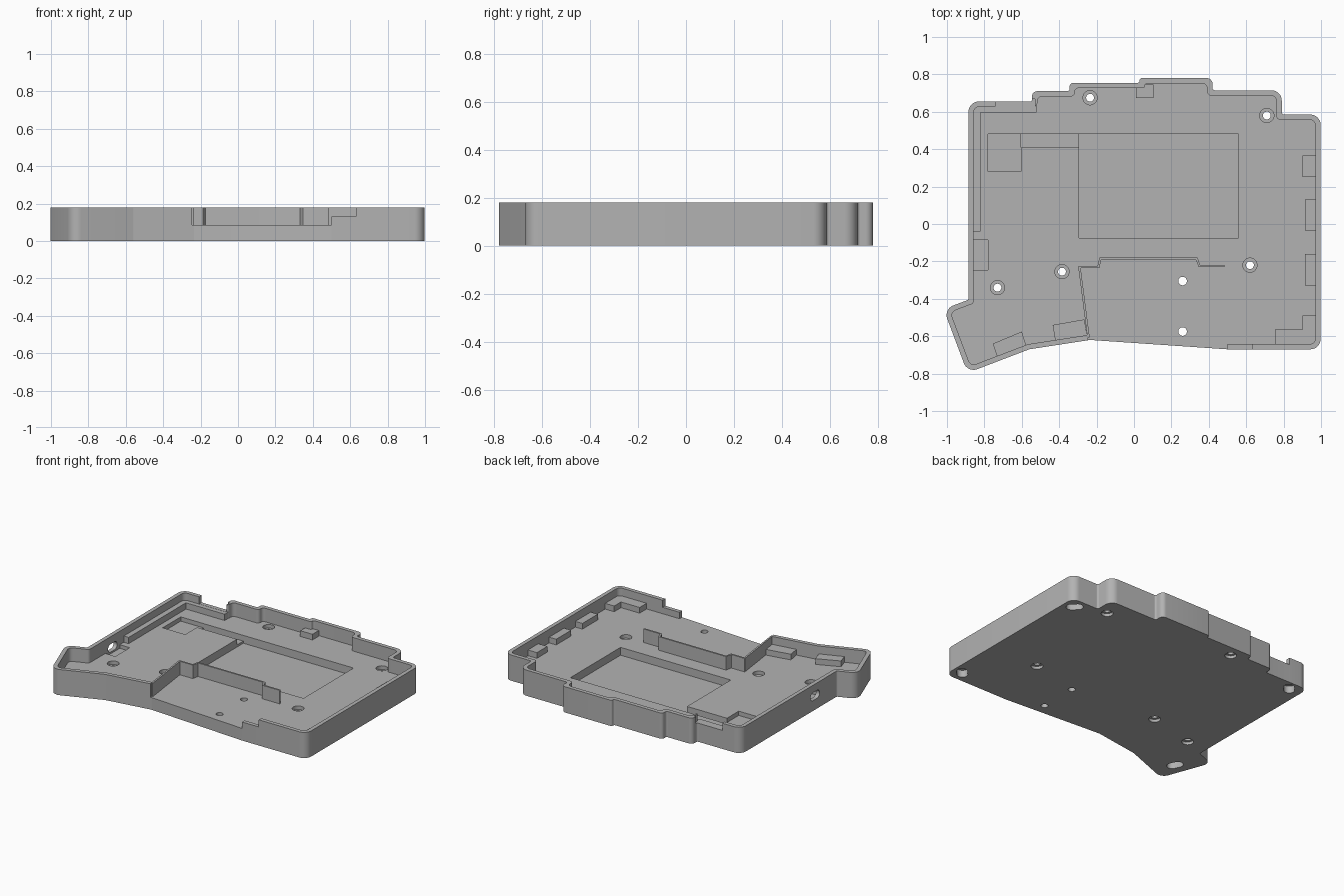
import bpy, bmesh, math
from mathutils import Vector
from mathutils.geometry import delaunay_2d_cdt

if "Cube" in bpy.data.objects:
    bpy.data.objects.remove(bpy.data.objects["Cube"], do_unlink=True)

HEIGHT, FLOOR, STEP = 0.18, 0.085, 0.13
COLOUR = (0.45, 0.45, 0.45, 1)

grey = bpy.data.materials.new("case grey")
grey.use_nodes = True
grey.diffuse_color = COLOUR
grey.node_tree.nodes["Principled BSDF"].inputs["Base Color"].default_value = COLOUR
parts = []


def fillet(points, convex, concave, steps=8):
    """Round the corners of a closed counterclockwise polygon with arcs."""
    pts = [Vector(p) for p in points]
    out = []
    for i, p in enumerate(pts):
        a, b = pts[i - 1] - p, pts[(i + 1) % len(pts)] - p
        half = a.angle(b) / 2
        r = convex if a.y * b.x > a.x * b.y else concave
        t = min(r / math.tan(half), a.length * 0.48, b.length * 0.48)
        s, e, w = p + a.normalized() * t, p + b.normalized() * t, math.sin(half)
        for k in range(steps + 1):
            u = k / steps
            f0, f1, f2 = (1 - u) ** 2, 2 * u * (1 - u) * w, u * u
            out.append((s * f0 + p * f1 + e * f2) / (f0 + f1 + f2))
    return out


def offset(points, d, closed=True):
    """Shift a path to its left by d with mitred corners."""
    pts = [Vector(p) for p in points]
    n, out = len(pts), []
    for i, p in enumerate(pts):
        before, after = p - pts[i - 1], pts[(i + 1) % n] - p
        if not closed and i == 0:
            before = after
        if not closed and i == n - 1:
            after = before
        n1 = Vector((-before.y, before.x)).normalized()
        n2 = Vector((-after.y, after.x)).normalized()
        m = (n1 + n2).normalized()
        out.append(p + m * (d / m.dot(n1)))
    return out


def rect(x0, x1, y0, y1):
    return [(x0, y0), (x1, y0), (x1, y1), (x0, y1)]


def stadium(x, y, r, length=0.0, angle=0.0, steps=24):
    """Circle, or slot when length is given."""
    out = []
    for k in range(steps):
        a = 2 * math.pi * (k + 0.5) / steps
        u = r * math.cos(a) + math.copysign(length / 2, math.cos(a))
        v = r * math.sin(a)
        out.append((x + u * math.cos(angle) - v * math.sin(angle),
                    y + u * math.sin(angle) + v * math.cos(angle)))
    return out


def inside(p, poly):
    hit = False
    for a, b in zip(poly, poly[1:] + poly[:1]):
        if (a[1] > p.y) != (b[1] > p.y):
            if p.x < a[0] + (p.y - a[1]) * (b[0] - a[0]) / (b[1] - a[1]):
                hit = not hit
    return hit


def relief(name, regions):
    """Solid from plan regions (outline, bottom, top); later ones override, None keeps."""
    points, edges = [], []
    for poly, _, _ in regions:
        start, n = len(points), len(poly)
        points += [Vector((p[0], p[1])) for p in poly]
        edges += [(start + i, start + (i + 1) % n) for i in range(n)]
    xy, _, tris, _, _, _ = delaunay_2d_cdt(points, edges, [], 0, 1e-5)

    # Height span of every plan triangle
    spans, owner = [], {}
    for f, tri in enumerate(tris):
        mid = sum((xy[i] for i in tri), Vector((0, 0))) / 3
        low = high = 0
        if inside(mid, regions[0][0]):
            for poly, bottom, top in regions:
                if inside(mid, poly):
                    low = low if bottom is None else bottom
                    high = high if top is None else top
        spans.append((low, high) if high > low else None)
        for i, j in zip(tri, list(tri[1:]) + [tri[0]]):
            owner[i, j] = f

    bm = bmesh.new()
    verts = {}

    def vert(i, z):
        key = (i, round(z, 5))
        if key not in verts:
            verts[key] = bm.verts.new((xy[i].x, xy[i].y, z))
        return verts[key]

    # Top and bottom faces, and walls wherever neighbouring spans differ
    for tri, span in zip(tris, spans):
        if span is None:
            continue
        low, high = span
        bm.faces.new([vert(i, high) for i in tri])
        bm.faces.new([vert(i, low) for i in reversed(tri)])
        for i, j in zip(tri, list(tri[1:]) + [tri[0]]):
            f = owner.get((j, i))
            other = None if f is None else spans[f]
            walls = [span]
            if other:
                walls = [(low, min(high, other[0])), (max(low, other[1]), high)]
            for a, b in walls:
                if b - a > 1e-5:
                    bm.faces.new([vert(i, a), vert(j, a), vert(j, b), vert(i, b)])
    mesh = bpy.data.meshes.new(name)
    bm.to_mesh(mesh)
    bm.free()
    mesh.materials.append(grey)
    obj = bpy.data.objects.new(name, mesh)
    bpy.context.collection.objects.link(obj)
    parts.append(obj)
    return obj


# Case outline, counterclockwise from the front right corner
outline = [(0.998, -0.67), (0.998, 0.585), (0.79, 0.585), (0.79, 0.715), (0.42, 0.715),
           (0.42, 0.78), (0.03, 0.78), (0.03, 0.755), (-0.345, 0.755), (-0.345, 0.71),
           (-0.545, 0.71), (-0.545, 0.655), (-0.885, 0.655), (-0.885, -0.405),
           (-1.018, -0.455), (-0.89, -0.796), (-0.56, -0.67), (-0.235, -0.62), (0.5, -0.67)]
tray = [
    (fillet(outline, 0.055, 0.012), 0, HEIGHT),
    # Lowered wall sections, main cavity and open front edge
    (rect(0.49, 0.63, -0.8, -0.6), None, STEP),
    (rect(-0.74, -0.53, 0.61, 0.668), None, STEP),
    (fillet(offset(outline, 0.028), 0.03, 0.02), None, FLOOR),
    ([(-0.238, -0.8), (0.5, -0.8), (0.5, -0.5), (-0.25, -0.5)], None, FLOOR),
    # Stepped pockets for switch, cable channel and battery, and the port recess
    (rect(-0.78, -0.605, 0.28, 0.48), None, 0.055),
    (rect(-0.605, -0.295, 0.41, 0.48), None, 0.045),
    (rect(-0.295, 0.56, -0.075, 0.48), None, 0.03),
    (rect(-0.95, -0.78, -0.245, -0.085), None, 0.06),
]
# Foot recesses in the underside
for x, y, a in [(0.92, 0.51, 2.4), (0.93, -0.59, 0.8), (-0.79, 0.59, 0.8), (-0.86, -0.62, 2.0)]:
    tray.append((stadium(x, y, 0.035, 0.04, a), 0.05, None))
# Screw holes with wide recesses above and below, and two plain holes
for x, y in [(-0.235, 0.675), (0.71, 0.58), (0.62, -0.22), (-0.385, -0.255), (-0.73, -0.34)]:
    tray.append((stadium(x, y, 0.038), 0.02, 0.06))
    tray.append((stadium(x, y, 0.021), 0, 0))
for y in (-0.305, -0.575):
    tray.append((stadium(0.26, y, 0.023), 0, 0))
relief("case_tray", tray)

# Wall panel with the port slot, drawn in the side plane
frame = relief("port_frame", [(rect(-0.245, -0.085, 0.06, HEIGHT), 0, 0.028),
                              (stadium(-0.165, 0.1, 0.028, 0.045), 0, 0)])
frame.rotation_euler = (math.pi / 2, 0, math.pi / 2)
frame.location.x = -0.885

# Thin inner wall separating the open front area
path = [(-0.243, -0.607), (-0.292, -0.23), (-0.19, -0.23), (-0.18, -0.185),
        (0.335, -0.185), (0.35, -0.225), (0.485, -0.225)]
strip = offset(path, -0.006, False) + offset(path, 0.006, False)[::-1]
SINK = FLOOR - 0.01
relief("inner_wall", [(fillet(strip, 0.004, 0.004), SINK, HEIGHT - 0.0005)])

# Ledge along the left and back walls, and support blocks
relief("rim_ledge", [([(-0.87, -0.04), (-0.82, -0.04), (-0.82, 0.595), (-0.52, 0.595),
                       (-0.52, 0.635), (-0.87, 0.635)], SINK, STEP - 0.001)])
blocks = {
    "right_block_back": rect(0.90, 0.98, 0.25, 0.365),
    "right_block_middle": rect(0.915, 0.98, -0.035, 0.13),
    "right_block_front": rect(0.915, 0.98, -0.33, -0.16),
    "corner_block": [(0.755, -0.655), (0.98, -0.655), (0.98, -0.49), (0.90, -0.49),
                     (0.90, -0.565), (0.755, -0.565)],
    "back_block": rect(0.01, 0.105, 0.675, 0.745),
    "thumb_block_left": [(-0.73, -0.715), (-0.575, -0.655), (-0.6, -0.575), (-0.755, -0.64)],
    "thumb_block_right": [(-0.42, -0.63), (-0.25, -0.60), (-0.265, -0.51), (-0.435, -0.54)],
}
for name, shape in blocks.items():
    relief(name, [(shape, SINK, 0.125)])

bpy.ops.object.select_all(action='DESELECT')
for obj in parts:
    obj.select_set(True)
bpy.context.view_layer.objects.active = parts[0]
bpy.ops.object.shade_smooth_by_angle(angle=math.radians(30))
